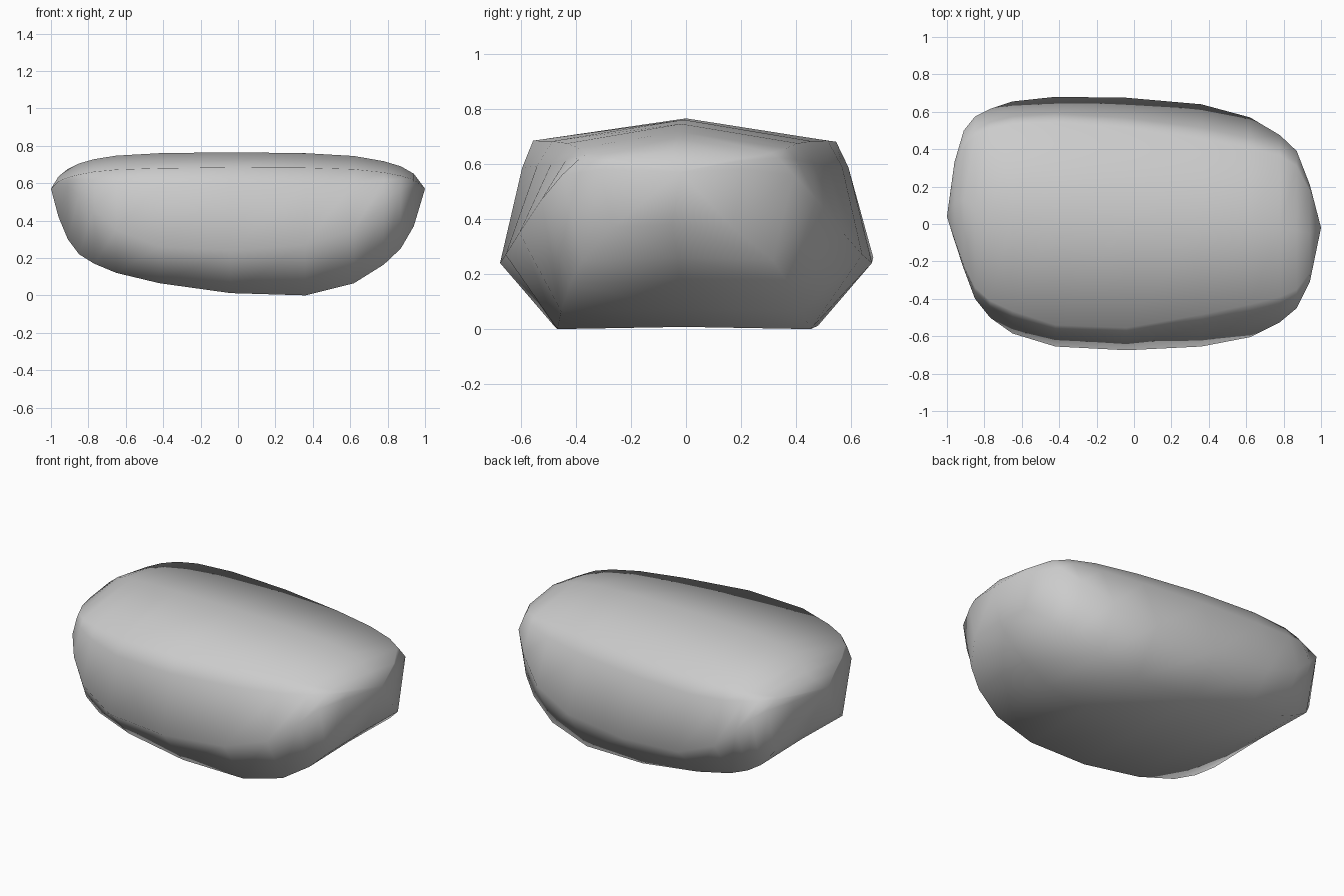
import bpy, bmesh

# Cross-section stations: x, top z, bottom z, front y, back y, widest z,
# front shoulder y, back shoulder y
STATIONS = [
    (-0.96, 0.635, 0.42, -0.09, 0.33, 0.58, -0.08, 0.29),
    (-0.91, 0.675, 0.30, -0.24, 0.50, 0.58, -0.22, 0.41),
    (-0.85, 0.705, 0.22, -0.40, 0.575, 0.54, -0.34, 0.47),
    (-0.77, 0.728, 0.17, -0.50, 0.615, 0.46, -0.41, 0.51),
    (-0.65, 0.747, 0.12, -0.585, 0.655, 0.35, -0.465, 0.535),
    (-0.42, 0.76, 0.065, -0.655, 0.68, 0.26, -0.54, 0.545),
    (-0.04, 0.765, 0.012, -0.675, 0.675, 0.24, -0.555, 0.515),
    (0.36, 0.76, 0.00, -0.655, 0.64, 0.27, -0.485, 0.455),
    (0.62, 0.745, 0.065, -0.605, 0.57, 0.35, -0.43, 0.405),
    (0.78, 0.717, 0.165, -0.525, 0.475, 0.47, -0.39, 0.365),
    (0.87, 0.69, 0.25, -0.45, 0.39, 0.56, -0.35, 0.31),
    (0.94, 0.65, 0.37, -0.31, 0.21, 0.58, -0.26, 0.18),
]


def ring(x, top, bottom, front, back, wide, s_front, s_back):
    """Faceted cross-section running around the x axis."""
    c = (front + back) / 2
    shoulder = max(top - 0.06 * (back - front), wide + 0.02)
    mid = shoulder + 0.22 * (wide - shoulder)
    low = 0.71 + 0.4 * max(0, wide - 0.27)

    def side(y, s):
        return [(s, shoulder), (s + 0.33 * (y - s), mid),
                (y, wide), (c + low * (y - c), bottom)]

    pts = [(c, top)] + side(back, s_back)
    pts += [(c, bottom + 0.008)] + side(front, s_front)[::-1]
    return [(x, y, z) for y, z in pts]


# Stone body lofted between the stations
bm = bmesh.new()
rings = [[bm.verts.new(p) for p in ring(*s)] for s in STATIONS]
n = len(rings[0])
for a, b in zip(rings, rings[1:]):
    for i in range(n):
        j = (i + 1) % n
        bm.faces.new((a[i], a[j], b[j], b[i]))

# Blunt end tips
for r, tip in ((rings[0], (-1, 0.04, 0.57)), (rings[-1], (1, -0.02, 0.57))):
    v = bm.verts.new(tip)
    for i in range(n):
        bm.faces.new((r[i], r[(i + 1) % n], v))

bmesh.ops.recalc_face_normals(bm, faces=bm.faces)
for f in bm.faces:
    f.smooth = True
mesh = bpy.data.meshes.new("stone")
bm.to_mesh(mesh)
bm.free()
stone = bpy.data.objects.new("stone", mesh)
bpy.context.collection.objects.link(stone)
